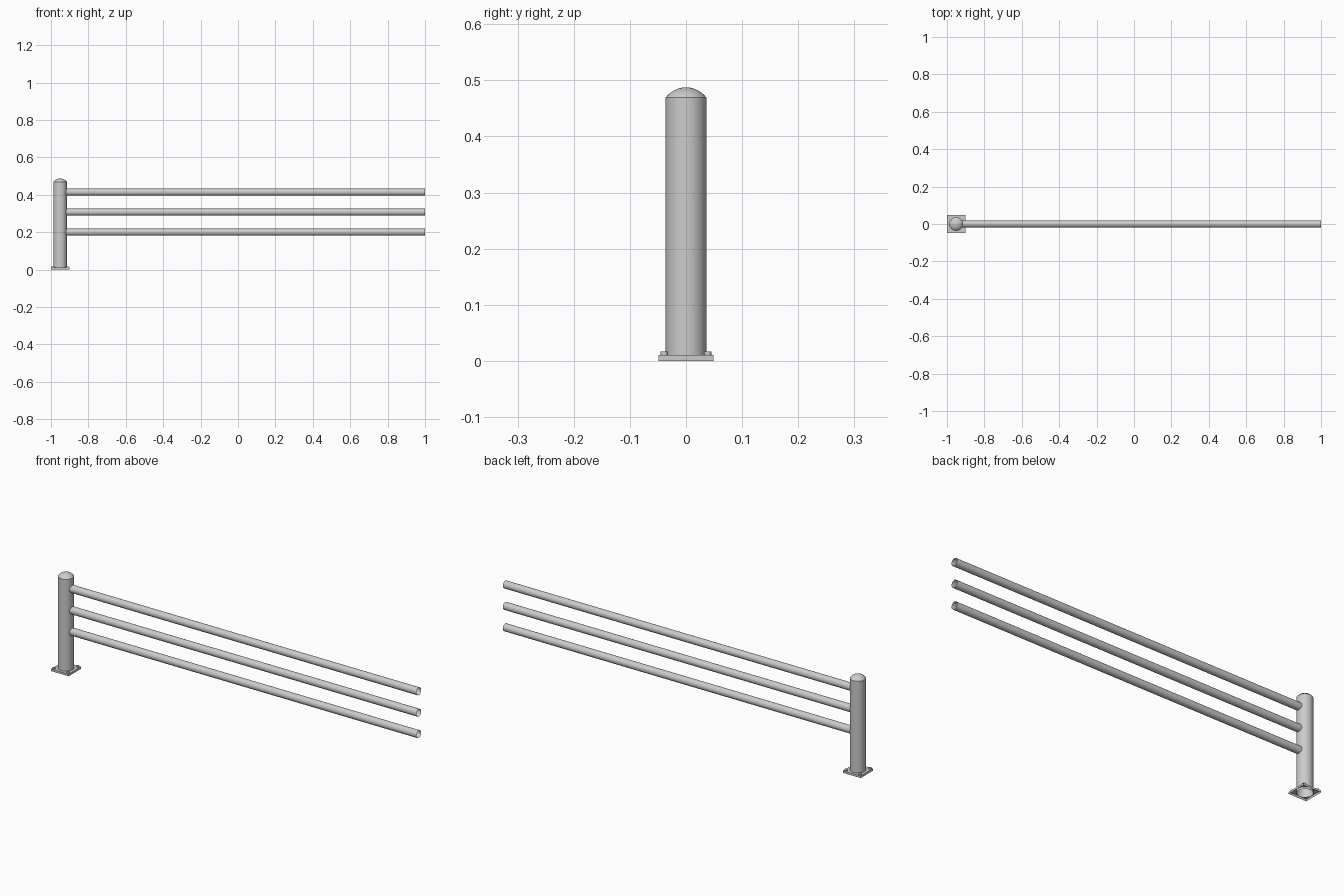
import bpy, bmesh
from math import sin, cos, pi, sqrt, asin

if "Cube" in bpy.data.objects:
    bpy.data.objects.remove(bpy.data.objects["Cube"])

CX, R, N = -0.951, 0.0365, 32      # post centre, radius, sides
HALF, PLATE_TOP = 0.049, 0.0105    # base plate


def make(name, bm, smooth=True):
    bmesh.ops.recalc_face_normals(bm, faces=bm.faces)
    me = bpy.data.meshes.new(name)
    bm.to_mesh(me)
    bm.free()
    ob = bpy.data.objects.new(name, me)
    bpy.context.collection.objects.link(ob)
    if smooth:
        bpy.ops.object.select_all(action='DESELECT')
        ob.select_set(True)
        bpy.context.view_layer.objects.active = ob
        bpy.ops.object.shade_smooth_by_angle(angle=0.52)
    return ob


def bridge(bm, a, b):
    for i in range(len(a)):
        j = (i + 1) % len(a)
        bm.faces.new((a[i], a[j], b[j], b[i]))


def ring(bm, fn, n=N):
    return [bm.verts.new(fn(2 * pi * i / n)) for i in range(n)]


# post: open tube with a spherical cap
bm = bmesh.new()
base_z, cap_z, top_z = 0.0, 0.469, 0.4875
h = top_z - cap_z
sr = (R * R + h * h) / (2 * h)
edge = asin(R / sr)
profile = [(R, base_z)]
for k in range(6):
    t = edge * (1 - k / 6)
    profile.append((sr * sin(t), top_z - sr + sr * cos(t)))
loops = [ring(bm, lambda a: (CX + r * cos(a), r * sin(a), z)) for r, z in profile]
for a, b in zip(loops, loops[1:]):
    bridge(bm, a, b)
tip = bm.verts.new((CX, 0, top_z))
for i in range(N):
    bm.faces.new((loops[-1][i], loops[-1][(i + 1) % N], tip))
make("post", bm)

# base plate: square skirt with a round opening for the post, open below
bm = bmesh.new()


def square(a, z):
    c, s = cos(a), sin(a)
    f = HALF / max(abs(c), abs(s))
    return (CX + f * c, f * s, z)


low = ring(bm, lambda a: square(a, 0))
high = ring(bm, lambda a: square(a, PLATE_TOP))
hole = ring(bm, lambda a: (CX + R * cos(a), R * sin(a), PLATE_TOP))
bridge(bm, low, high)
bridge(bm, high, hole)
make("base_plate", bm, False)

# bolts at the plate corners
B = 0.0387
for n, (sx, sy) in enumerate([(-1, -1), (1, -1), (1, 1), (-1, 1)]):
    bm = bmesh.new()
    rings = [ring(bm, lambda a: (CX + sx * B + 0.007 * cos(a),
                                 sy * B + 0.007 * sin(a), z), 12)
             for z in (PLATE_TOP, 0.017)]
    bridge(bm, *rings)
    bm.faces.new(rings[1])
    make(f"bolt_{n + 1}", bm)

# rails: open tubes whose inner end follows the post surface
RR = 0.0187
for n, z in enumerate((0.2005, 0.3075, 0.4145)):
    bm = bmesh.new()
    inner = ring(bm, lambda a: (CX + sqrt(R * R - (RR * cos(a)) ** 2) - 0.001,
                                RR * cos(a), z + RR * sin(a)))
    outer = ring(bm, lambda a: (1.0, RR * cos(a), z + RR * sin(a)))
    bridge(bm, inner, outer)
    make(f"rail_{n + 1}", bm)
